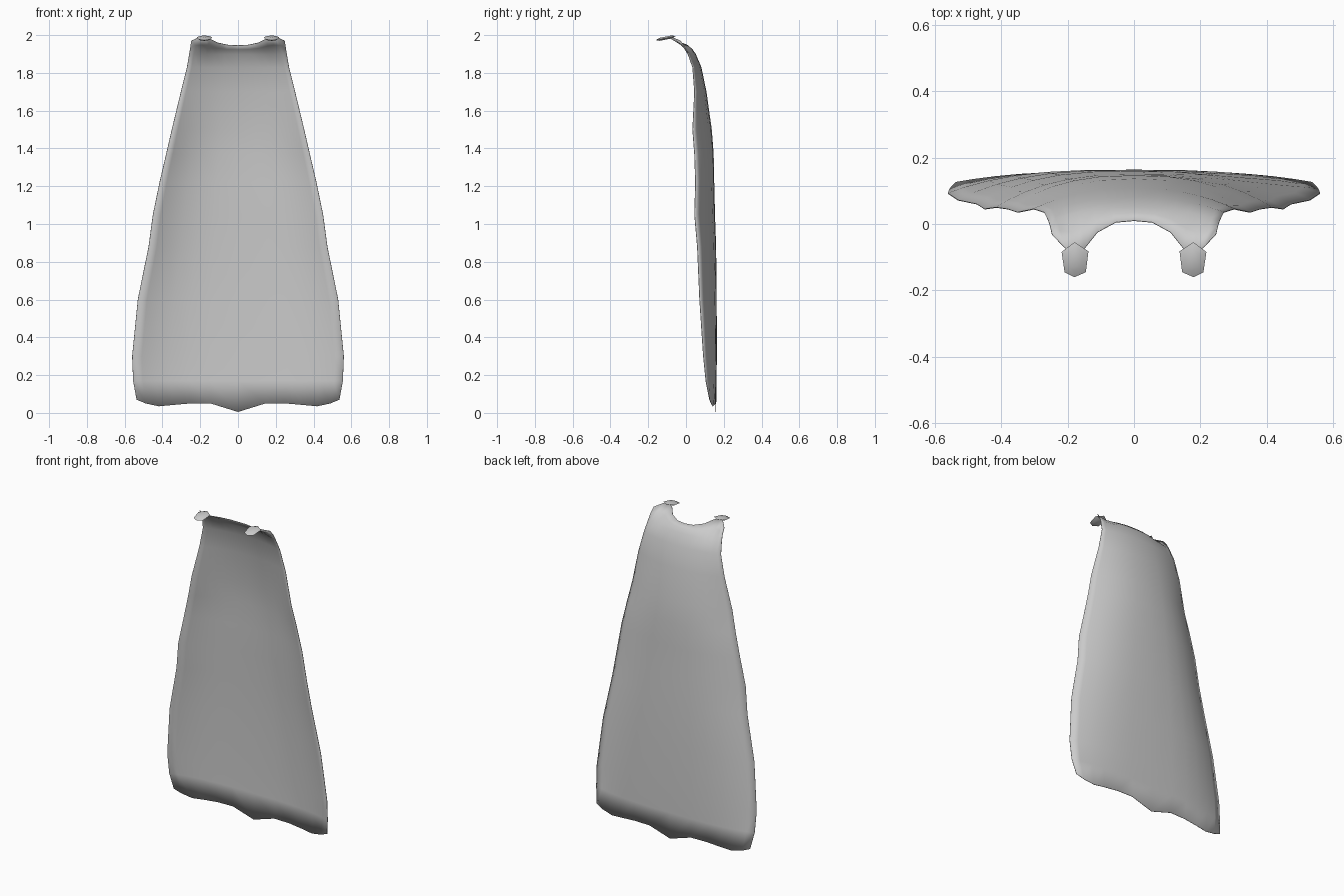
import bpy, bmesh
from mathutils import Vector

if "Cube" in bpy.data.objects:
    bpy.data.objects.remove(bpy.data.objects["Cube"])

grey = bpy.data.materials.new("cloth grey")
grey.diffuse_color = (0.6, 0.6, 0.6, 1)
grey.use_nodes = True
grey.node_tree.nodes["Principled BSDF"].inputs["Base Color"].default_value = grey.diffuse_color


def finish(bm, name, angle):
    bmesh.ops.recalc_face_normals(bm, faces=bm.faces)
    me = bpy.data.meshes.new(name)
    bm.to_mesh(me)
    bm.free()
    ob = bpy.data.objects.new(name, me)
    bpy.context.collection.objects.link(ob)
    me.materials.append(grey)
    bpy.ops.object.select_all(action='DESELECT')
    ob.select_set(True)
    bpy.context.view_layer.objects.active = ob
    bpy.ops.object.shade_smooth_by_angle(angle=angle)
    return ob


# Cape: columns across half the width, rows from neckline to hem
U = [0, 0.27, 0.47, 0.64, 0.78, 0.91, 1]
neck = [(0, .01, 1.945), (.055, .005, 1.948), (.11, -.025, 1.96), (.15, -.075, 1.98),
        (.18, -.09, 1.988), (.21, -.07, 1.987), (.247, -.03, 1.97)]
hem_z = [.005, .05, .05, .042, .035, .05, .07]
# height, half width, y at the middle, y at the side edge
rows = [(1.9, .258, .05, .01), (1.83, .27, .08, .035), (1.70, .302, .107, .045),
        (1.50, .35, .135, .035), (1.37, .38, .145, .045), (1.22, .415, .148, .05),
        (1.05, .45, .152, .045), (.88, .473, .158, .06), (.60, .53, .161, .072),
        (.30, .56, .162, .092), (.17, .555, .16, .105)]

half = [[Vector(p) for p in neck]]
for i, (z, w, ym, ye) in enumerate(rows):
    power = 2 + i * 0.12
    half.append([Vector((w * u, ym + (ye - ym) * u ** power, z)) for u in U])
# Rounded shoulder row between the neckline and the back
half.insert(1, [a.lerp(b, .5) + Vector((0, .3, .2)) * .15 * (a - b).length
                for a, b in zip(half[0], half[1])])
half.append([Vector((.537 * u, .158 - .033 * u ** 3, z)) for u, z in zip(U, hem_z)])

bm = bmesh.new()
grid = []
for row in half:
    left = [Vector((-p.x, p.y, p.z)) for p in row[:0:-1]]
    grid.append([bm.verts.new(p) for p in left + row])
for a, b in zip(grid, grid[1:]):
    for k in range(len(a) - 1):
        bm.faces.new((a[k], a[k + 1], b[k + 1], b[k]))
cape = finish(bm, "cape", 1.2)
solid = cape.modifiers.new("thin cloth", 'SOLIDIFY')
solid.thickness = 0.003
solid.offset = 0

# Shoulder clasps: tilted six-sided buttons
outline = [(0, -.052), (.03, -.037), (.039, .024), (0, .053), (-.042, .026), (-.034, -.037)]
for side, name in ((-1, "left_clasp"), (1, "right_clasp")):
    bm = bmesh.new()
    rings = []
    for scale, lift in ((.6, -.008), (1, 0), (.6, .008)):
        rings.append([bm.verts.new((side * (.179 + x * scale), -.108 + y * scale,
                                    1.984 + y * scale * .2 + lift)) for x, y in outline])
    for a, b in zip(rings, rings[1:]):
        for k in range(6):
            n = (k + 1) % 6
            bm.faces.new((a[k], a[n], b[n], b[k]))
    bm.faces.new(rings[0])
    bm.faces.new(rings[-1])
    finish(bm, name, 1.0)
